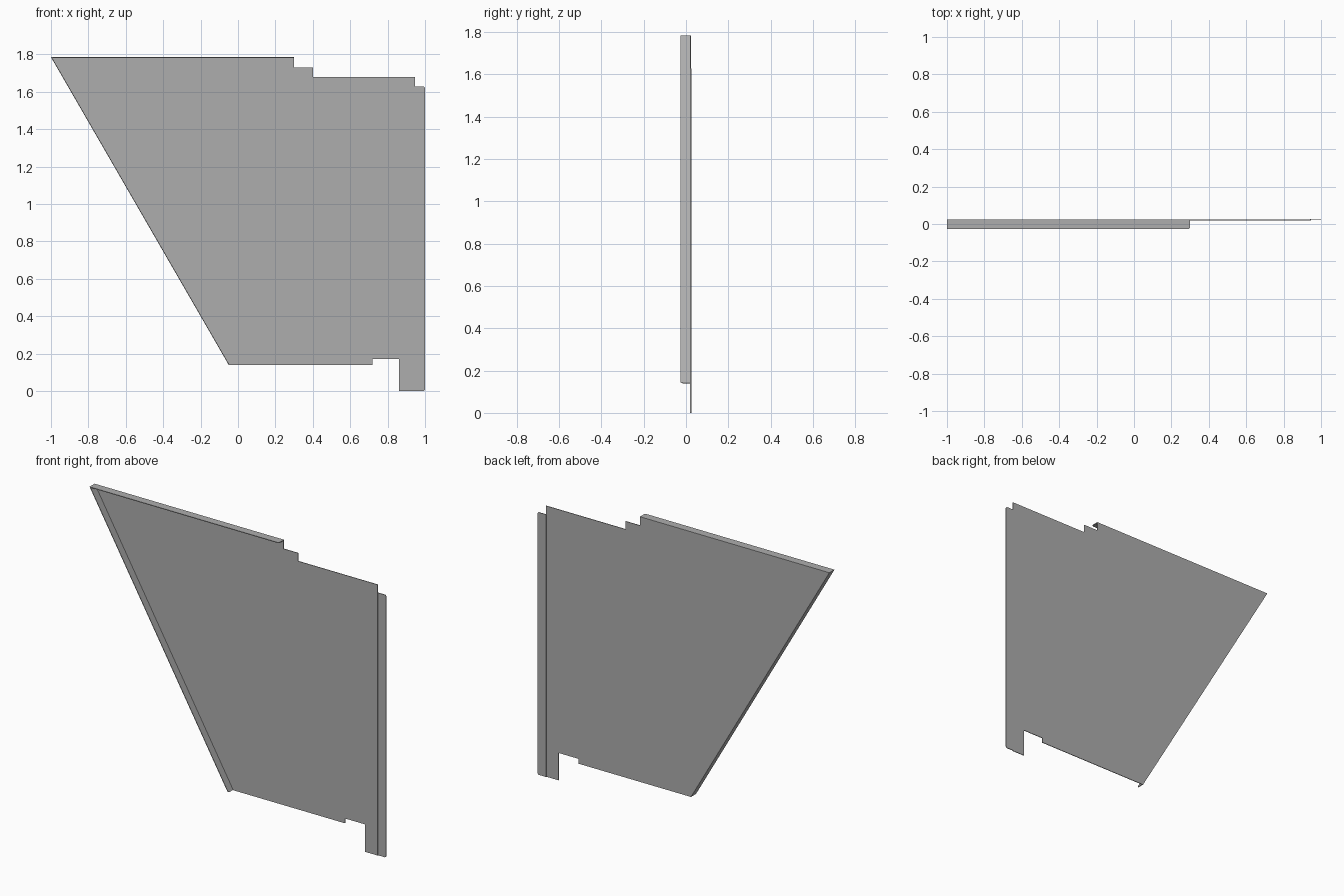
import bpy
import bmesh
from mathutils import Vector

if "Cube" in bpy.data.objects:
    bpy.data.objects.remove(bpy.data.objects["Cube"], do_unlink=True)

FRONT, BACK = -0.027, 0.027    # overall depth
T = 0.004                      # sheet thickness
FACE = BACK - T                # back of the main panel
TOP, BOTTOM = 1.785, 0.14

steel = bpy.data.materials.new("grey sheet metal")
steel.use_nodes = True
grey = (0.42, 0.42, 0.42, 1)
steel.diffuse_color = grey
steel.node_tree.nodes["Principled BSDF"].inputs["Base Color"].default_value = grey


def plate(name, outline, y0, y1, round_ends=()):
    """Extrude an x-z outline from y0 to y1, rounding front corners at round_ends."""
    bm = bmesh.new()
    face = bm.faces.new([bm.verts.new((x, y0, z)) for x, z in outline])
    new = bmesh.ops.extrude_face_region(bm, geom=[face])["geom"]
    bmesh.ops.translate(bm, vec=(0, y1 - y0, 0),
                        verts=[v for v in new if isinstance(v, bmesh.types.BMVert)])
    bmesh.ops.recalc_face_normals(bm, faces=bm.faces)
    corners = [e for e in bm.edges
               if any(all((v.co - Vector((x, y0, z))).length < 2 * T for v in e.verts)
                      for x, z in round_ends)]
    if corners:
        bmesh.ops.bevel(bm, geom=corners, offset=0.012, segments=3,
                        profile=0.5, affect='EDGES')
    mesh = bpy.data.meshes.new(name)
    bm.to_mesh(mesh)
    bm.free()
    mesh.materials.append(steel)
    obj = bpy.data.objects.new(name, mesh)
    bpy.context.collection.objects.link(obj)
    return obj


# Main panel with stepped top and notched bottom
plate("main_panel", [
    (-1, TOP), (0.3, TOP), (0.3, 1.73), (0.4, 1.73), (0.4, 1.68), (0.945, 1.68),
    (0.945, 0), (0.86, 0), (0.86, 0.17), (0.72, 0.17), (0.72, BOTTOM), (-0.05, BOTTOM),
], FACE - T, FACE)

# Offset strip along the straight side, with clipped outer corners
plate("side_strip", [
    (0.941, 0), (0.993, 0), (1, 0.007), (1, 1.621), (0.993, 1.628), (0.941, 1.628),
], FACE, BACK)

# Folded flange along the top and the sloping edge
corner, foot = Vector((-1, TOP)), Vector((-0.05, BOTTOM))
slope = (foot - corner).normalized()
inward = Vector((-slope.y, slope.x)) * T
inner_foot = foot + inward
inner_corner = corner + inward + slope * ((T + inward.y) / -slope.y)
plate("folded_flange", [
    (0.3, TOP), corner, foot, inner_foot, inner_corner, (0.3, TOP - T),
], FRONT, FACE, round_ends=[(0.3, TOP), foot])
